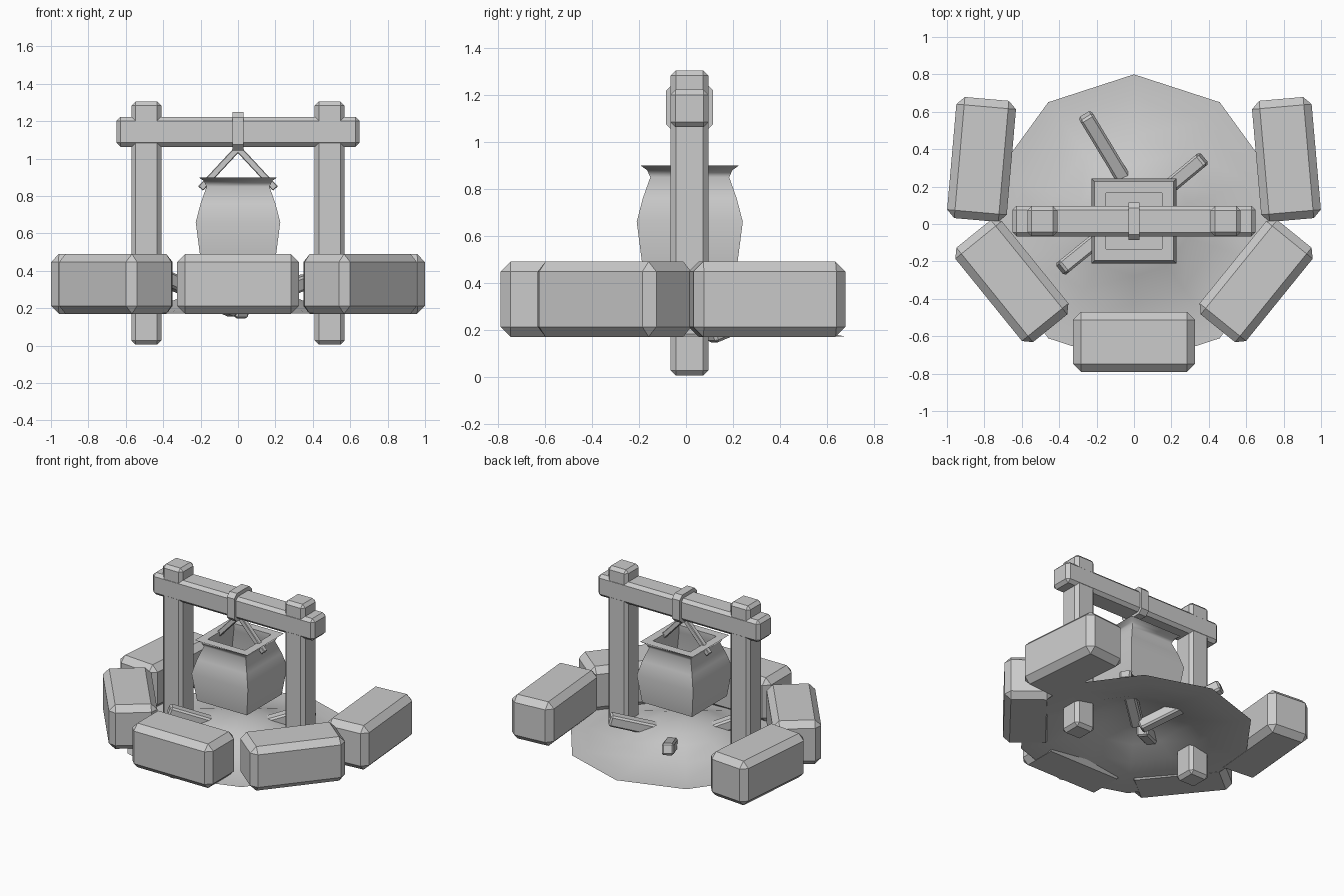
import bpy, bmesh, math
from mathutils import Vector

cube = bpy.data.objects.get("Cube")
if cube:
    bpy.data.objects.remove(cube, do_unlink=True)

grey = bpy.data.materials.new("plain_grey")
grey.use_nodes = True
colour = (0.6, 0.6, 0.6, 1)
grey.diffuse_color = colour
grey.node_tree.nodes["Principled BSDF"].inputs["Base Color"].default_value = colour


def finish(name, bm, smooth=None):
    bmesh.ops.recalc_face_normals(bm, faces=bm.faces)
    mesh = bpy.data.meshes.new(name)
    bm.to_mesh(mesh)
    bm.free()
    obj = bpy.data.objects.new(name, mesh)
    bpy.context.collection.objects.link(obj)
    mesh.materials.append(grey)
    if smooth:
        bpy.ops.object.select_all(action='DESELECT')
        obj.select_set(True)
        bpy.context.view_layer.objects.active = obj
        bpy.ops.object.shade_smooth_by_angle(angle=math.radians(smooth))
    return obj


def block(name, centre, size, bevel, turn=0, only_x=False):
    """Chamfered box turned about z; only_x chamfers just the edges along x."""
    bm = bmesh.new()
    bmesh.ops.create_cube(bm, size=1)
    bmesh.ops.scale(bm, vec=size, verts=bm.verts)
    edges = [e for e in bm.edges
             if not only_x or abs(e.verts[0].co.x - e.verts[1].co.x) > 0.001]
    bmesh.ops.bevel(bm, geom=edges, offset=bevel, segments=1, affect='EDGES')
    obj = finish(name, bm)
    obj.location = centre
    obj.rotation_euler.z = math.radians(turn)
    return obj


def bar(name, start, end, width, depth, bevel):
    """Chamfered bar between two points."""
    a, b = Vector(start), Vector(end)
    obj = block(name, (a + b) / 2, (width, depth, (b - a).length), bevel)
    obj.rotation_euler = (b - a).to_track_quat('Z', 'Y').to_euler()
    return obj


def lathe(name, profile, sides, start, y, smooth):
    """Profile of (radius, height) rings; zero radius closes to a point."""
    bm = bmesh.new()
    rings = []
    for r, z in profile:
        if r == 0:
            rings.append([bm.verts.new((0, y, z))] * sides)
            continue
        angles = [start + math.tau * i / sides for i in range(sides)]
        rings.append([bm.verts.new((r * math.cos(t), y + r * math.sin(t), z)) for t in angles])
    for low, high in zip(rings, rings[1:]):
        for i in range(sides):
            j = (i + 1) % sides
            corners = dict.fromkeys((low[i], low[j], high[j], high[i]))
            bm.faces.new(list(corners))
    return finish(name, bm, smooth)


# Ground mound with a flat rim
lathe("ground", [(0.78, 0.171), (0.66, 0.171), (0.45, 0.21), (0.3, 0.265), (0.2, 0.3), (0, 0.325)],
      10, math.pi / 2, 0.02, 60)

# Seats around the fire
block("front_seat", (0, -0.63, 0.33), (0.65, 0.32, 0.32), 0.042)
for side, label in ((1, "left"), (-1, "right")):
    block(label + "_front_seat", (side * 0.653, -0.305, 0.33), (0.65, 0.32, 0.32), 0.042, side * 51)
    block(label + "_back_seat", (side * 0.815, 0.345, 0.33), (0.32, 0.65, 0.32), 0.042, side * 5)
    # Frame posts and pot handle
    block(label + "_post", (side * 0.49, 0.015, 0.655), (0.16, 0.16, 1.3), 0.022)
    bar(label + "_handle", (0, 0.018, 1.055), (side * 0.2, 0.018, 0.84), 0.035, 0.035, 0.004)

# Crossbeam flush with the posts, and the strap around it
block("crossbeam", (0, 0.015, 1.143), (1.3, 0.163, 0.16), 0.022)
block("strap", (0, 0.015, 1.147), (0.06, 0.2, 0.205), 0.03, only_x=True)

# Square pot with a flat lip, open at the top
pot = [(0, 0.46), (0.2, 0.46), (0.226, 0.66), (0.2, 0.76), (0.168, 0.85), (0.182, 0.88),
       (0.21, 0.9), (0.15, 0.9), (0.15, 0.85), (0.205, 0.66), (0.18, 0.48), (0, 0.48)]
lathe("pot", [(r * math.sqrt(2), z) for r, z in pot], 4, math.pi / 4, 0.016, 75)

# Firewood leaning into the mound
bar("back_firewood", (-0.26, 0.58, 0.38), (0.03, 0.1, 0.18), 0.08, 0.08, 0.012)
bar("left_firewood", (0.37, 0.35, 0.345), (0.02, 0.06, 0.22), 0.08, 0.08, 0.012)
bar("right_firewood", (-0.39, -0.24, 0.36), (-0.02, 0.06, 0.19), 0.08, 0.08, 0.012)
